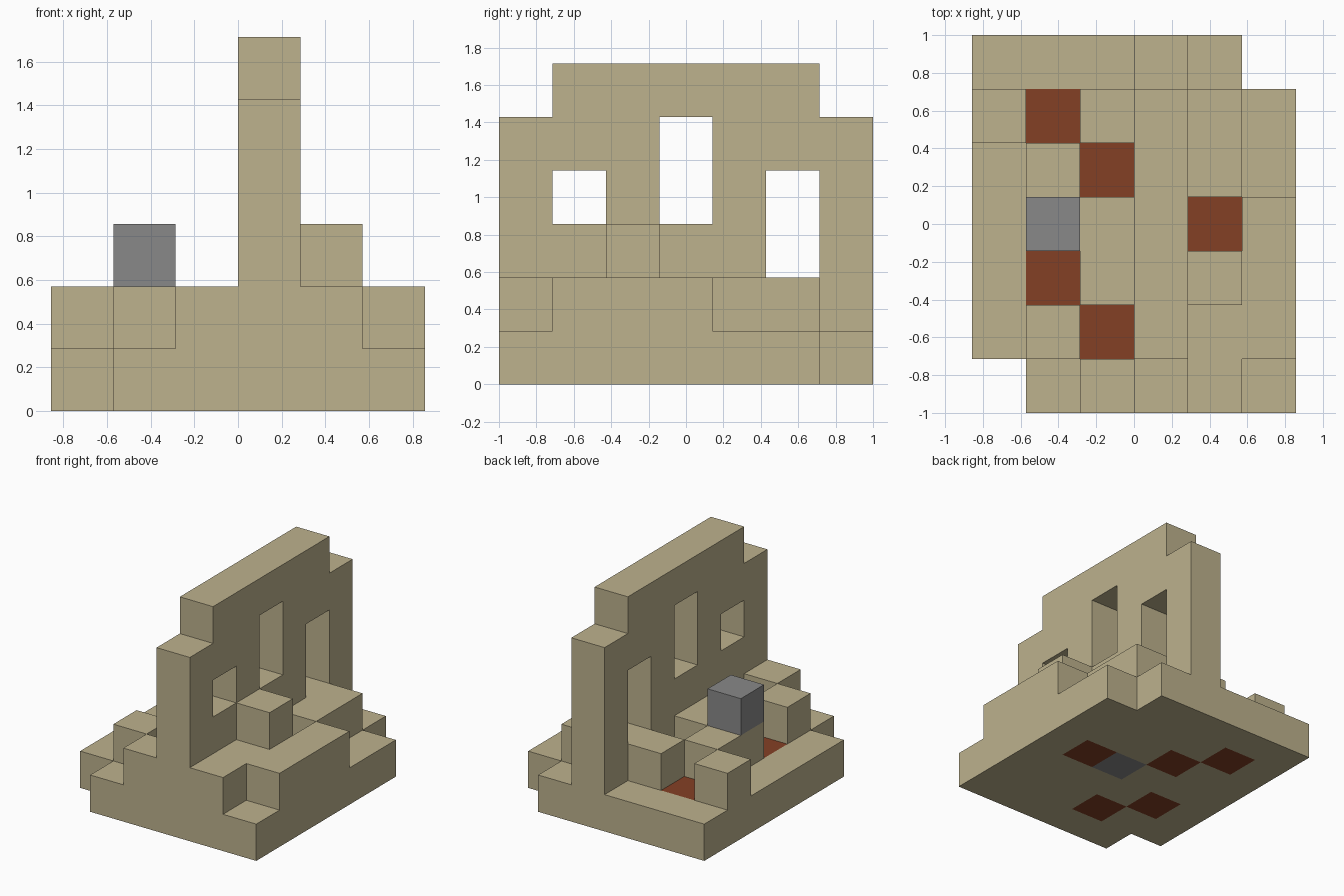
import bpy
import bmesh
from mathutils import Vector

cube = bpy.data.objects.get("Cube")
if cube:
    bpy.data.objects.remove(cube)

U = 2 / 7                       # edge of one block
NX, NY = 6, 7                   # plan size in blocks


def material(name, rgb):
    m = bpy.data.materials.new(name)
    m.use_nodes = True
    m.diffuse_color = (*rgb, 1)
    m.node_tree.nodes["Principled BSDF"].inputs["Base Color"].default_value = (*rgb, 1)
    return m


SAND = material("sandstone", (0.509, 0.445, 0.270))
RED = material("red_brown", (0.231, 0.051, 0.018))
GREY = material("grey_stone", (0.25, 0.25, 0.25))


def box(x, y, z):
    """Block cells in the half-open ranges x, y, z."""
    return {(i, j, k) for i in range(*x) for j in range(*y) for k in range(*z)}


def columns(spots, layer):
    return {(i, j, layer) for i, j in spots}


# Floor slab with two missing corners, and its coloured tiles
slab = box((0, NX), (0, NY), (0, 1)) - {(0, 0, 0), (5, 6, 0)}
red_tiles = columns([(1, 5), (2, 4), (1, 2), (2, 1), (4, 3)], 0)
grey_tile = {(3, 3, 0)}

# Tall wall with stepped ends and three window openings
wall = box((3, 4), (0, 7), (1, 5)) | box((3, 4), (1, 6), (5, 6))
wall -= box((3, 4), (1, 2), (3, 4))
wall -= box((3, 4), (3, 4), (3, 5))
wall -= box((3, 4), (5, 6), (2, 4))

# Raised terrace on the left, with a pit over its red tile
terrace = box((4, 5), (0, 6), (1, 2)) | box((5, 6), (1, 4), (1, 2))
terrace -= {(4, 3, 1)}
terrace_block = {(4, 2, 2)}

# Broken rubble course on the right
rubble = columns([(0, 5), (1, 1), (1, 3), (1, 4), (2, 0), (2, 2), (2, 3), (2, 5)], 1)

parts = {
    "floor_slab": (slab - red_tiles - grey_tile, SAND),
    "red_floor_tiles": (red_tiles, RED),
    "grey_floor_tile": (grey_tile, GREY),
    "window_wall": (wall, SAND),
    "left_terrace": (terrace, SAND),
    "terrace_block": (terrace_block, SAND),
    "right_rubble": (rubble, SAND),
    "grey_block": ({(1, 3, 2)}, GREY),
}
solid = set().union(*(cells for cells, _ in parts.values()))


def build(name, cells, mat):
    """Make a mesh of the outer faces of the cells, leaving out buried ones."""
    bm = bmesh.new()
    for cell in sorted(cells):
        c = Vector(cell) + Vector((0.5, 0.5, 0.5))
        for axis in range(3):
            for sign in (-1, 1):
                n = Vector((0, 0, 0))
                n[axis] = sign
                if tuple(int(a + b) for a, b in zip(cell, n)) in solid:
                    continue
                a = Vector((0, 0, 0))
                a[(axis + 1) % 3] = 1
                b = n.cross(a)
                ring = [c + (n + p) / 2 for p in (-a - b, a - b, a + b, b - a)]
                bm.faces.new([bm.verts.new((p - Vector((NX / 2, NY / 2, 0))) * U)
                              for p in ring])
    bmesh.ops.remove_doubles(bm, verts=bm.verts, dist=0.001)
    mesh = bpy.data.meshes.new(name)
    bm.to_mesh(mesh)
    bm.free()
    mesh.materials.append(mat)
    bpy.context.collection.objects.link(bpy.data.objects.new(name, mesh))


for part, (cells, mat) in parts.items():
    build(part, cells, mat)
